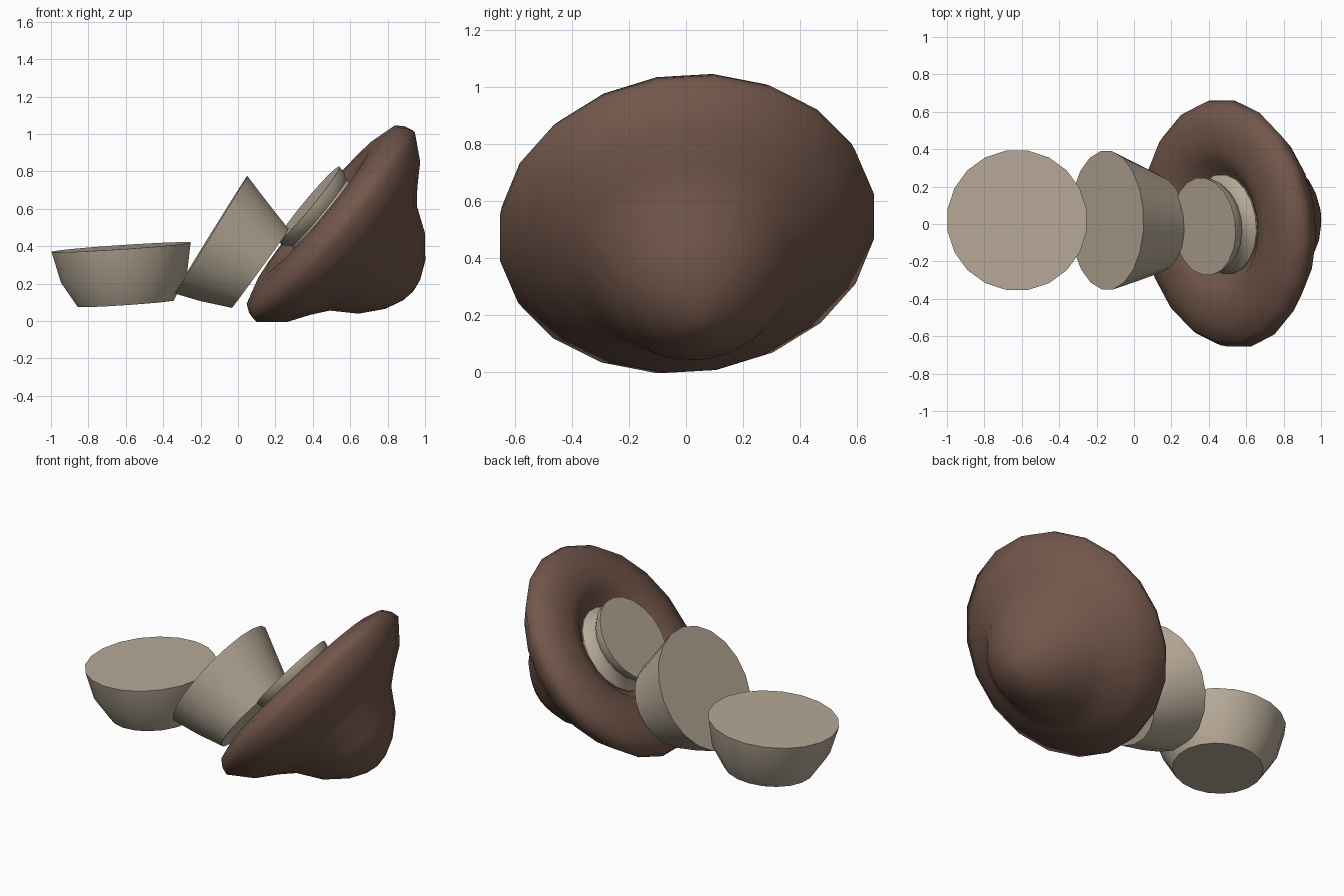
import bpy, bmesh, math
from mathutils import Vector

if "Cube" in bpy.data.objects:
    bpy.data.objects.remove(bpy.data.objects["Cube"])

SIDES = 20


def material(name, color):
    m = bpy.data.materials.new(name)
    m.diffuse_color = color
    m.use_nodes = True
    m.node_tree.nodes["Principled BSDF"].inputs["Base Color"].default_value = m.diffuse_color
    return m


def loft(name, rings, mat, phase=0.5, angle=40):
    """Closed solid through rings given as (centre, normal, radius)."""
    bm = bmesh.new()
    loops = []
    for centre, normal, radius in rings:
        n = Vector(normal).normalized()
        side = (Vector((0, 1, 0)) - n * n.y).normalized()
        up = side.cross(n)
        loop = []
        for i in range(SIDES):
            a = 2 * math.pi * (i + phase) / SIDES
            p = Vector(centre) + radius * (math.sin(a) * side + math.cos(a) * up)
            loop.append(bm.verts.new(p))
        loops.append(loop)
    for a, b in zip(loops, loops[1:]):
        for i in range(SIDES):
            j = (i + 1) % SIDES
            bm.faces.new((a[i], a[j], b[j], b[i]))
    bm.faces.new(loops[0])
    bm.faces.new(loops[-1])
    bmesh.ops.recalc_face_normals(bm, faces=bm.faces)
    mesh = bpy.data.meshes.new(name)
    bm.to_mesh(mesh)
    bm.free()
    ob = bpy.data.objects.new(name, mesh)
    bpy.context.collection.objects.link(ob)
    mesh.materials.append(mat)
    bpy.ops.object.select_all(action='DESELECT')
    ob.select_set(True)
    bpy.context.view_layer.objects.active = ob
    bpy.ops.object.shade_smooth_by_angle(angle=math.radians(angle))
    return ob


def turned(name, origin, axis, profile, mat, angle=40):
    """Solid of revolution: profile is (radius, distance along axis)."""
    n = Vector(axis).normalized()
    o = Vector(origin)
    return loft(name, [(o + n * u, n, r) for r, u in profile], mat, angle=angle)


stem_mat = material("stem_flesh", (0.47, 0.40, 0.31, 1))
cap_mat = material("cap_skin", (0.17, 0.095, 0.07, 1))

# Bowl-shaped foot of the stem
foot_n = (-0.067, -0.03, 1)
loft("stem_foot", [
    ((-0.60, 0.03, 0.093), foot_n, 0.26),
    ((-0.61, 0.025, 0.23), foot_n, 0.342),
    ((-0.625, 0.02, 0.395), foot_n, 0.377),
], stem_mat)

# Leaning middle slice of the stem
loft("stem_slice", [
    ((-0.145, 0.02, 0.462), (0.85, 0.01, -0.526), 0.374),
    ((-0.02, 0.01, 0.37), (0.83, 0.01, -0.56), 0.322),
    ((0.12, 0.0, 0.28), (0.81, 0.01, -0.59), 0.262),
], stem_mat)

# Cap and the stem stub inside it share one tilted axis
cap_centre = (0.49, 0.0, 0.53)
cap_axis = (0.77, 0.09, -0.64)

turned("stem_stub", cap_centre, cap_axis, [
    (0.263, -0.150), (0.257, -0.115), (0.232, -0.08),
    (0.237, -0.045), (0.268, -0.01), (0.268, 0.04),
], stem_mat)

turned("cap", cap_centre, cap_axis, [
    (0.20, 0.02), (0.29, -0.01), (0.34, -0.06), (0.43, -0.087),
    (0.53, -0.082), (0.628, -0.053), (0.658, -0.01), (0.668, 0.035),
    (0.563, 0.16), (0.45, 0.235), (0.368, 0.30), (0.282, 0.43),
    (0.17, 0.525), (0.075, 0.57), (0.01, 0.582),
], cap_mat, angle=60)
